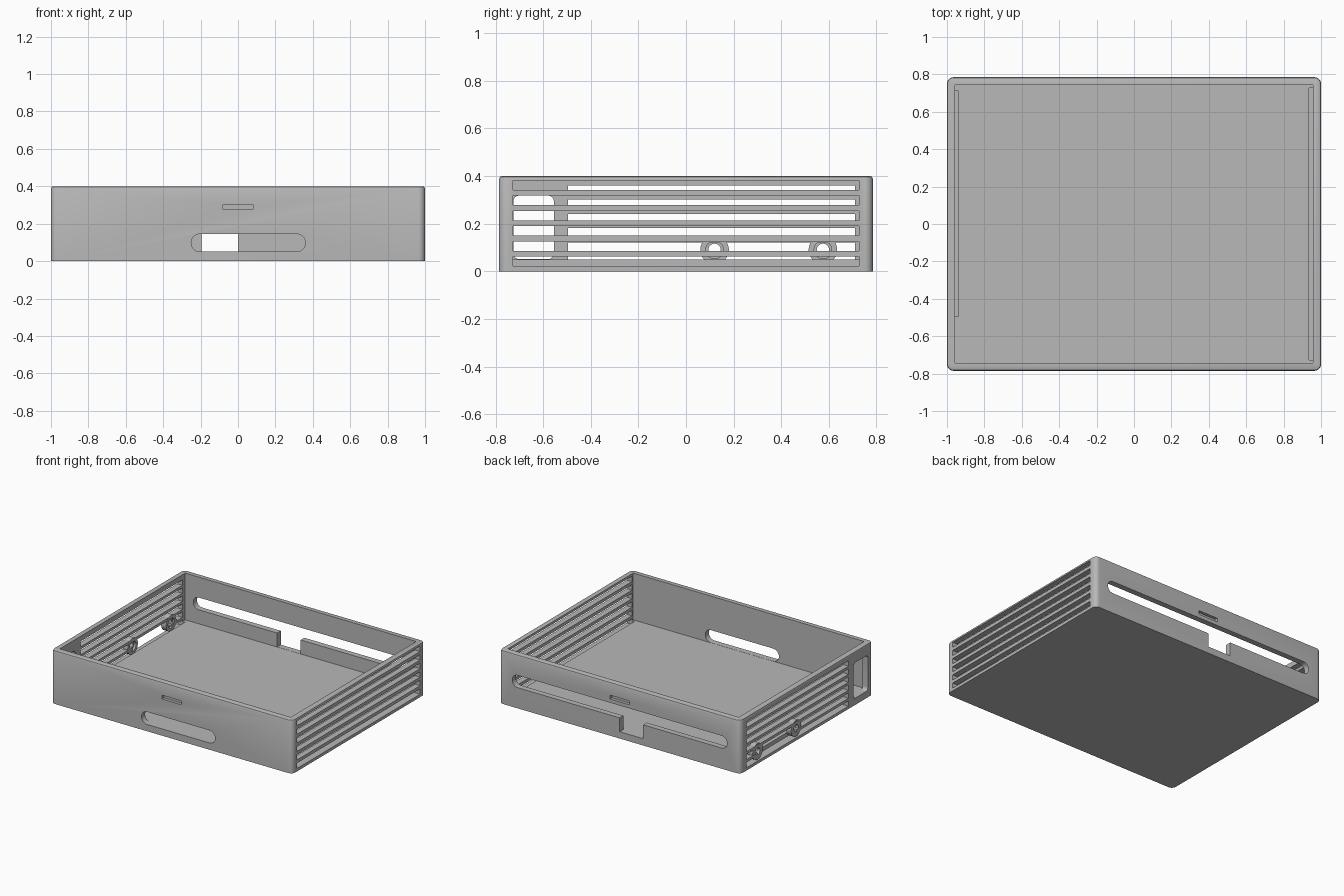
import bpy, bmesh, math
from mathutils import Matrix

cube = bpy.data.objects.get("Cube")
if cube:
    bpy.data.objects.remove(cube, do_unlink=True)

HX, HY, H = 1.0, 0.785, 0.4
WALL, FLOOR = 0.043, 0.05

grey = bpy.data.materials.new("plain grey")
grey.use_nodes = True
grey.diffuse_color = (0.48, 0.48, 0.48, 1)
grey.node_tree.nodes["Principled BSDF"].inputs["Base Color"].default_value = grey.diffuse_color


def make_object(name, bm):
    mesh = bpy.data.meshes.new(name)
    bmesh.ops.recalc_face_normals(bm, faces=bm.faces)
    bm.to_mesh(mesh)
    bm.free()
    obj = bpy.data.objects.new(name, mesh)
    bpy.context.collection.objects.link(obj)
    mesh.materials.append(grey)
    return obj


def box(name, x0, x1, y0, y1, z0, z1, round_axis=None, radius=0):
    """Box from its limits; edges along round_axis may be rounded."""
    bm = bmesh.new()
    bmesh.ops.create_cube(bm, size=1)
    for v in bm.verts:
        v.co = [(a + b) / 2 + c * (b - a)
                for c, (a, b) in zip(v.co, ((x0, x1), (y0, y1), (z0, z1)))]
    if round_axis is not None:
        edges = [e for e in bm.edges
                 if abs((e.verts[0].co - e.verts[1].co).normalized()[round_axis]) > 0.9]
        bmesh.ops.bevel(bm, geom=edges, offset=radius, segments=8, profile=0.5,
                        affect='EDGES')
    return make_object(name, bm)


def cylinder(name, x0, x1, y, z, radius):
    bm = bmesh.new()
    bmesh.ops.create_cone(bm, cap_ends=True, segments=40, radius1=radius,
                          radius2=radius, depth=x1 - x0)
    bmesh.ops.transform(bm, verts=bm.verts, matrix=Matrix.Translation(
        ((x0 + x1) / 2, y, z)) @ Matrix.Rotation(math.pi / 2, 4, 'Y'))
    return make_object(name, bm)


def cut(target, cutter):
    """Subtract the cutter, then discard it."""
    mod = target.modifiers.new("cut", 'BOOLEAN')
    mod.operation, mod.solver, mod.object = 'DIFFERENCE', 'EXACT', cutter
    graph = bpy.context.evaluated_depsgraph_get()
    graph.update()
    mesh = bpy.data.meshes.new_from_object(target.evaluated_get(graph))
    target.modifiers.clear()
    target.data = mesh
    bpy.data.objects.remove(cutter, do_unlink=True)


# Tray with rounded upright corners and a small chamfer round the rim
tray = box("tray", -HX, HX, -HY, HY, 0, H, 2, 0.035)
bm = bmesh.new()
bm.from_mesh(tray.data)
rim = [e for e in bm.edges if all(v.co.z > H - 0.001 for v in e.verts)]
bmesh.ops.bevel(bm, geom=rim, offset=0.012, segments=2, profile=0.5, affect='EDGES')
bm.to_mesh(tray.data)
bm.free()
cut(tray, box("cavity", -HX + WALL, HX - WALL, -HY + WALL, HY - WALL, FLOOR, H + 0.2))

# Vent slots in both sides, the lowest biting into the floor edge
for i in range(6):
    top = 0.382 - i * 0.064
    cut(tray, box("left_vent", 0.935, 1.1, -0.727, 0.727, top - 0.04, top))
    top = 0.361 - i * 0.06
    cut(tray, box("right_vent", -1.1, -0.937, -0.495, 0.71, top - 0.04, top))

# Right side: connector window and the opening between the bosses
cut(tray, box("window", -1.1, -0.9, -0.725, -0.555, FLOOR + 0.001, 0.318, 0, 0.025))
cut(tray, box("boss_opening", -1.1, -0.937, 0.12, 0.58, FLOOR + 0.001, 0.121))

# Front port, back port and the notch below it
cut(tray, box("front_port", -0.25, 0.36, -0.9, -0.7, 0.051, 0.145, 1, 0.046))
cut(tray, box("back_port", -0.89, 0.89, 0.7, 0.9, 0.155, 0.247, 1, 0.045))
cut(tray, box("back_notch", -0.195, 0, 0.7, 0.9, FLOOR + 0.001, 0.2))

# Shallow clip recesses in the front and back
for side in (-1, 1):
    ys = sorted((side * (HY - 0.022), side * 0.9))
    cut(tray, box("clip_recess", -0.08, 0.08, *ys, 0.275, 0.303))

# Round bosses with a stepped hole
bosses = []
for name, y in (("middle_boss", 0.12), ("back_boss", 0.575)):
    boss = cylinder(name, -0.997, -0.956, y, 0.09, 0.06)
    cut(boss, cylinder("hole", -1.1, -0.9, y, 0.09, 0.026))
    cut(boss, cylinder("step", -0.972, -0.9, y, 0.09, 0.037))
    bosses.append(boss)

# Smooth the rounded parts while keeping hard edges
for obj in [tray] + bosses:
    bpy.ops.object.select_all(action='DESELECT')
    obj.select_set(True)
    bpy.context.view_layer.objects.active = obj
    bpy.ops.object.shade_smooth_by_angle(angle=math.radians(30))
